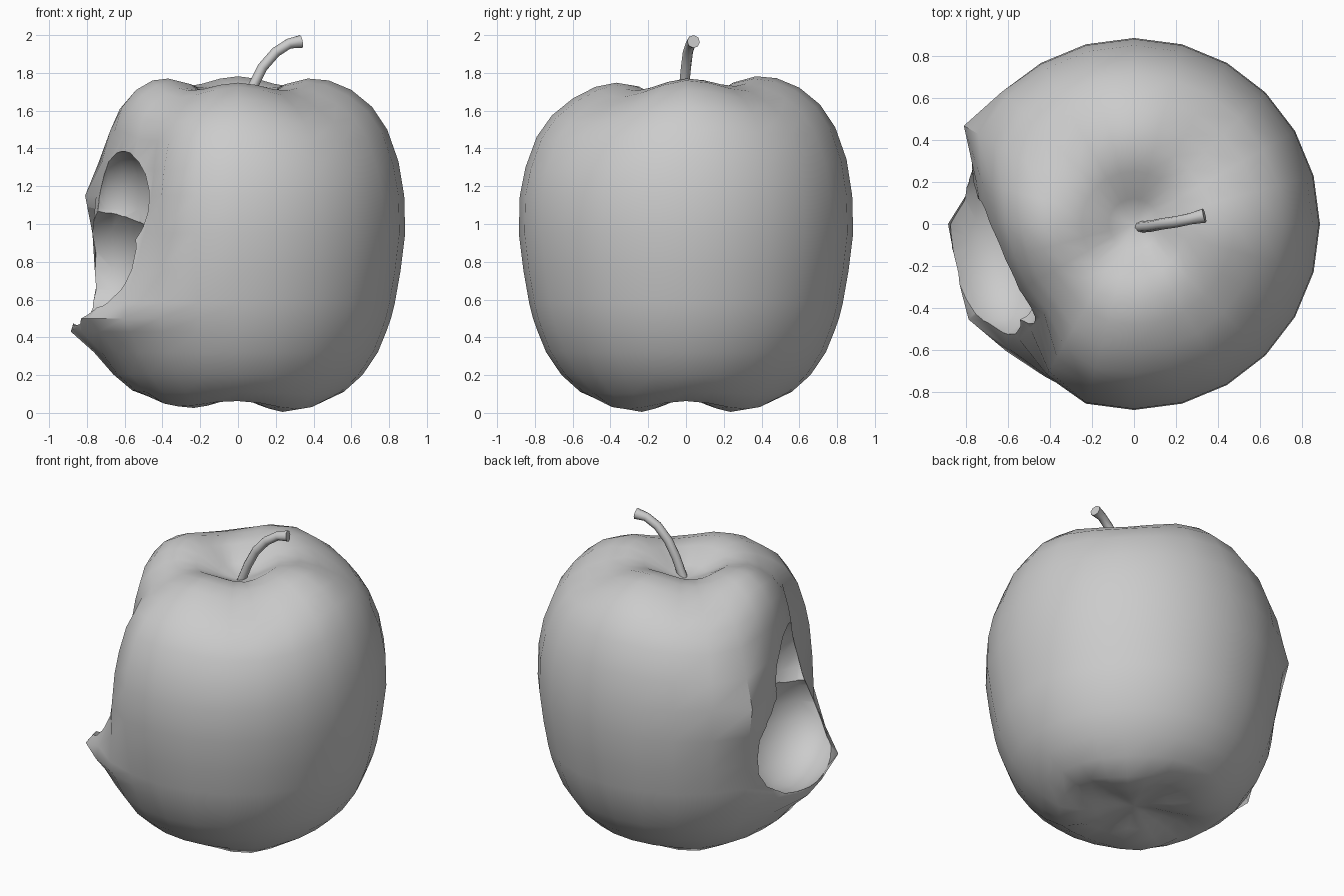
import bpy, bmesh, math
from mathutils import Matrix

if "Cube" in bpy.data.objects:
    bpy.data.objects.remove(bpy.data.objects["Cube"], do_unlink=True)

SIDES = 24

grey = bpy.data.materials.new("plain grey")
grey.use_nodes = True
grey.diffuse_color = (0.6, 0.6, 0.6, 1)
grey.node_tree.nodes["Principled BSDF"].inputs["Base Color"].default_value = (0.6, 0.6, 0.6, 1)


def select_only(obj):
    bpy.ops.object.select_all(action='DESELECT')
    obj.select_set(True)
    bpy.context.view_layer.objects.active = obj


def mesh_object(name, bm):
    bmesh.ops.recalc_face_normals(bm, faces=bm.faces)
    mesh = bpy.data.meshes.new(name)
    bm.to_mesh(mesh)
    bm.free()
    mesh.materials.append(grey)
    obj = bpy.data.objects.new(name, mesh)
    bpy.context.collection.objects.link(obj)
    return obj


def lookup(table, value):
    """Linear interpolation in a short table of (key, result) pairs."""
    if value <= table[0][0]:
        return table[0][1]
    for (a, p), (b, q) in zip(table, table[1:]):
        if value <= b:
            return p + (q - p) * (value - a) / (b - a)
    return table[-1][1]


def bump(value, centre, width):
    return math.exp(-((value - centre) / width) ** 2)


# Apple profile (radius, height) from the bottom dimple to the top dimple
PROFILE = [(.1, .07), (.22, .03), (.33, .005), (.45, .02), (.56, .1), (.66, .2),
           (.74, .32), (.785, .43), (.81, .5), (.83, .58), (.86, .75), (.885, .95),
           (.88, 1.15), (.85, 1.33), (.79, 1.5), (.71, 1.62), (.6, 1.71), (.48, 1.76),
           (.37, 1.77), (.25, 1.74), (.12, 1.66)]
# How far the flesh is pared back around the bite, by angle and by height
PARED_ANGLE = [(135, 0), (150, .04), (160, .1), (175, .18), (195, .24), (225, .26),
               (240, .08), (250, 0)]
PARED_HEIGHT = [(.5, 0), (.7, .25), (.87, .7), (1.1, 1), (1.4, 1), (1.5, .9),
                (1.62, .7), (1.72, .5), (1.78, .2)]
# How far the torn lip under the bite sticks out, by angle
LIP = [(165, 0), (180, .1), (195, .08), (210, .1), (225, .05), (240, .02), (250, 0)]


def skin_point(radius, z, degrees):
    angle = math.radians(degrees)
    r, h = radius, z
    lobes = math.cos(4 * angle)
    if z < 0.5:  # four lobes under the apple
        h += 0.07 * bump(radius, .33, .17) * (1 + lobes) / 2
        h += 0.03 * max(0, -math.cos(angle)) * bump(radius, .33, .2)
    if z > 1.2:  # four soft lobes on the shoulder, lower at the front
        h -= 0.07 * bump(radius, .55, .3) * (1 - lobes) / 2
        h += 0.012 * math.sin(angle) * min(1, radius * 3)
        h -= 0.035 * max(0, -math.sin(angle)) * bump(radius, .65, .25)
    if radius > 0.4:  # bite surroundings
        r *= 1 - lookup(PARED_ANGLE, degrees) * lookup(PARED_HEIGHT, z)
        r += lookup(LIP, degrees) * bump(z, .43 + .002 * max(0, degrees - 180), .09)
        r += 0.09 * bump(z, 1.15, .2) * bump(degrees, 150, 10)
    return (r * math.cos(angle), r * math.sin(angle), h)


# Apple body
bm = bmesh.new()
rings = [[bm.verts.new(skin_point(r, z, 360 * i / SIDES)) for i in range(SIDES)]
         for r, z in PROFILE]
for low, high in zip(rings, rings[1:]):
    for i in range(SIDES):
        j = (i + 1) % SIDES
        bm.faces.new((low[i], low[j], high[j], high[i]))
for ring, height in ((rings[0], .08), (rings[-1], 1.61)):
    tip = bm.verts.new((0, 0, height))
    for i in range(SIDES):
        bm.faces.new((ring[i], ring[(i + 1) % SIDES], tip))
apple = mesh_object("apple_body", bm)

# Bite hollow: a wide lower scoop and a smaller upper one
for centre, size in (((-.69, -.1, .76), (.31, .45, .36)),
                     ((-.63, -.19, 1.08), (.23, .34, .31))):
    bm = bmesh.new()
    bmesh.ops.create_uvsphere(
        bm, u_segments=16, v_segments=10, radius=1,
        matrix=Matrix.Translation(centre) @ Matrix.Rotation(math.radians(12), 4, 'Z')
        @ Matrix.Diagonal((*size, 1)))
    cutter = mesh_object("bite_cutter", bm)
    cutter.hide_render = True
    cut = apple.modifiers.new("bite", 'BOOLEAN')
    cut.operation = 'DIFFERENCE'
    cut.solver = 'EXACT'
    cut.object = cutter
    select_only(apple)
    bpy.ops.object.modifier_apply(modifier="bite")
    bpy.data.objects.remove(cutter, do_unlink=True)
select_only(apple)
bpy.ops.object.shade_smooth_by_angle(angle=math.radians(45))

# Curved stem, flared at the tip
curve = bpy.data.curves.new("stem", 'CURVE')
curve.dimensions = '3D'
curve.bevel_depth = 0.03
curve.bevel_resolution = 2
curve.use_fill_caps = True
path = [(.02, -.015, 1.58), (.08, -.01, 1.73), (.13, 0, 1.83), (.2, .01, 1.91),
        (.27, .025, 1.955), (.335, .04, 1.966)]
spline = curve.splines.new('POLY')
spline.points.add(len(path) - 1)
for point, place in zip(spline.points, path):
    point.co = (*place, 1)
    point.radius = 0.9
spline.points[-1].radius = 1.15
stem = bpy.data.objects.new("stem", curve)
bpy.context.collection.objects.link(stem)
curve.materials.append(grey)
select_only(stem)
bpy.ops.object.convert(target='MESH')
bpy.ops.object.shade_smooth_by_angle(angle=math.radians(50))
